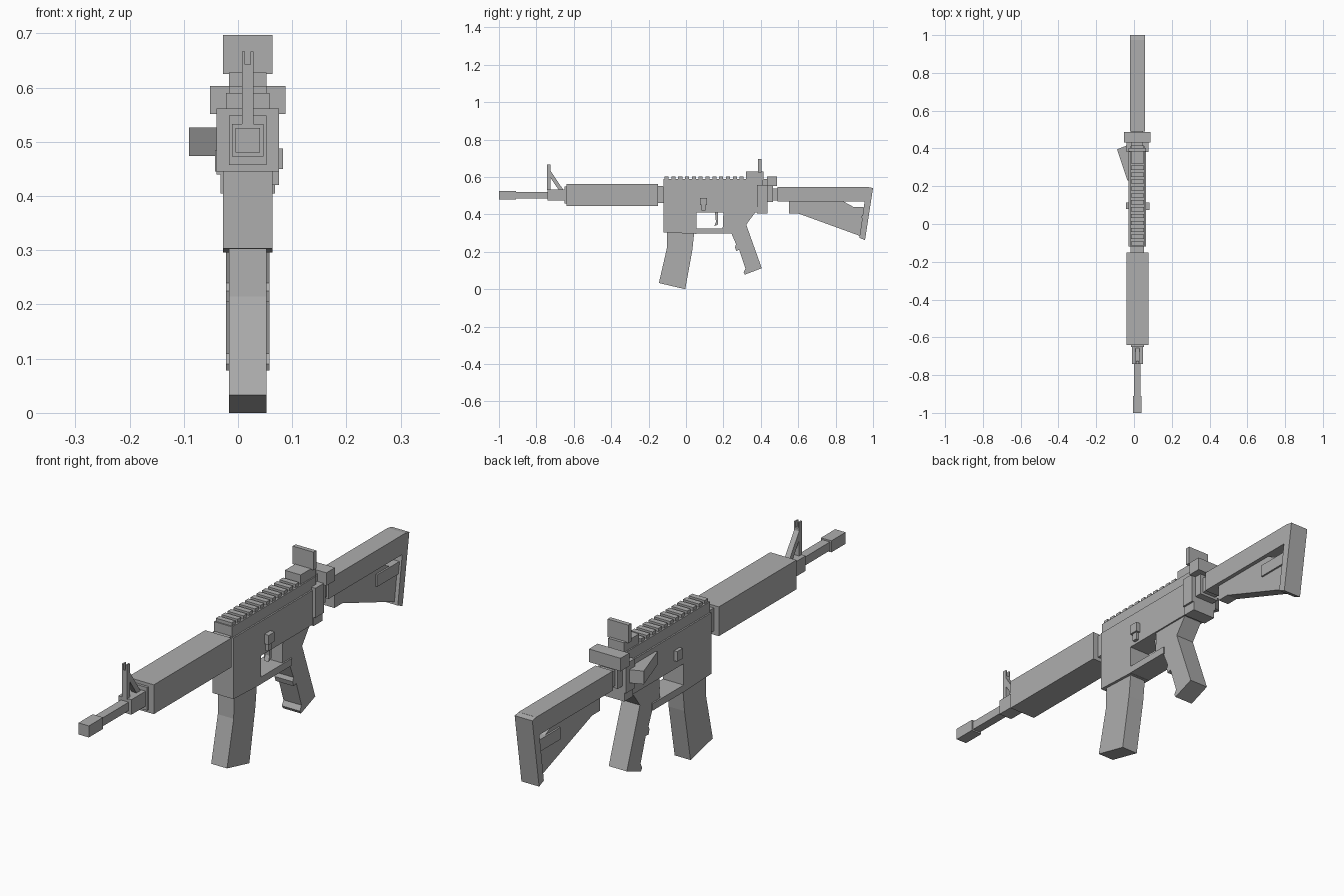
import bpy, bmesh

cube = bpy.data.objects.get("Cube")
if cube:
    bpy.data.objects.remove(cube, do_unlink=True)

CX = 0.018  # centre line of the body

grey = bpy.data.materials.new("plain grey")
grey.use_nodes = True
COL = (0.42, 0.42, 0.42, 1)
grey.diffuse_color = COL
grey.node_tree.nodes["Principled BSDF"].inputs["Base Color"].default_value = COL


def extrude(name, pts, lo, hi, axis=0):
    """Extrude a profile: (y, z) points along x, or (x, y) points along z."""
    bm = bmesh.new()
    place = (lambda p, d: (d, p[0], p[1])) if axis == 0 else (lambda p, d: (p[0], p[1], d))
    a = [bm.verts.new(place(p, lo)) for p in pts]
    b = [bm.verts.new(place(p, hi)) for p in pts]
    bm.faces.new(a)
    bm.faces.new(b)
    n = len(pts)
    for i in range(n):
        bm.faces.new((a[i], a[(i + 1) % n], b[(i + 1) % n], b[i]))
    bmesh.ops.recalc_face_normals(bm, faces=bm.faces)
    me = bpy.data.meshes.new(name)
    bm.to_mesh(me)
    bm.free()
    me.materials.append(grey)
    ob = bpy.data.objects.new(name, me)
    bpy.context.collection.objects.link(ob)
    return ob


def slab(name, pts, half):
    """Side profile centred on the body."""
    return extrude(name, pts, CX - half, CX + half)


def box(name, y0, y1, z0, z1, half=None, x=None):
    x0, x1 = x if x else (CX - half, CX + half)
    return extrude(name, [(y0, z0), (y1, z0), (y1, z1), (y0, z1)], x0, x1)


# Barrel and handguard
box("muzzle", -1.0, -0.91, 0.48, 0.526, 0.023)
box("barrel", -0.92, -0.73, 0.486, 0.52, 0.017)
box("gas_block", -0.74, -0.64, 0.473, 0.533, 0.029)
box("handguard_cap", -0.65, -0.64, 0.457, 0.549, 0.035)
box("handguard", -0.64, -0.15, 0.445, 0.562, 0.058)
box("handguard_collar", -0.15, -0.115, 0.46, 0.552, 0.036)

# Front sight with forked tip and slanted brace
box("front_sight_post", -0.742, -0.724, 0.53, 0.643, 0.011)
for side, s in (("left", 1), ("right", -1)):
    box("front_sight_prong_" + side, -0.742, -0.724, 0.643, 0.667,
        x=sorted((CX + s * 0.005, CX + s * 0.011)))
slab("front_sight_brace", [(-0.726, 0.635), (-0.655, 0.53), (-0.68, 0.53), (-0.726, 0.598)], 0.011)

# Receiver
slab("receiver", [(-0.12, 0.303), (0.055, 0.296), (0.055, 0.41), (0.38, 0.41),
                  (0.38, 0.547), (-0.12, 0.547)], 0.046)
box("trigger_guard", 0.055, 0.25, 0.297, 0.325, 0.046)
box("upper_receiver", -0.12, 0.41, 0.547, 0.59, 0.04)
for i in range(12):
    y = -0.115 + i * 0.0365
    box(f"rail_tooth_{i + 1}", y, y + 0.022, 0.585, 0.603, 0.035)
slab("trigger", [(0.155, 0.41), (0.172, 0.41), (0.17, 0.345), (0.152, 0.338), (0.16, 0.36)], 0.01)

# Side controls
box("bolt_catch_top", 0.075, 0.113, 0.45, 0.488, x=(0.06, 0.083))
box("bolt_catch_stem", 0.083, 0.104, 0.42, 0.45, x=(0.06, 0.076))
box("magazine_button", 0.08, 0.115, 0.445, 0.485, x=(-0.042, -0.025))
extrude("forward_assist", [(-0.09, 0.395), (-0.04, 0.415), (-0.025, 0.40), (-0.025, 0.23), (-0.035, 0.23)],
        0.474, 0.527, axis=2)

# Rear sight, charging handle and end plates
box("rear_sight_base", 0.32, 0.415, 0.585, 0.628, 0.035)
box("rear_sight_plate", 0.385, 0.403, 0.625, 0.697, 0.046)
box("charging_handle", 0.432, 0.487, 0.551, 0.603, 0.07)
box("handle_neck", 0.40, 0.435, 0.56, 0.59, 0.03)
box("end_plate", 0.38, 0.435, 0.44, 0.558, 0.058)
box("end_plate_foot", 0.38, 0.435, 0.405, 0.44, 0.05)
box("castle_ring", 0.43, 0.465, 0.465, 0.552, 0.042)
box("buffer_tube", 0.46, 0.50, 0.475, 0.537, 0.03)

# Pistol grip
slab("grip", [(0.20, 0.41), (0.37, 0.41), (0.322, 0.345), (0.405, 0.112), (0.315, 0.078),
              (0.308, 0.09), (0.318, 0.11), (0.285, 0.21), (0.268, 0.205), (0.262, 0.225),
              (0.268, 0.24), (0.243, 0.298), (0.195, 0.298)], 0.04)

# Magazine
slab("magazine", [(-0.10, 0.32), (-0.103, 0.215), (-0.145, 0.033), (-0.004, 0.0),
                  (0.034, 0.21), (0.046, 0.32)], 0.035)

# Stock
slab("stock_tube", [(0.49, 0.468), (0.965, 0.468), (0.975, 0.546), (0.49, 0.546)], 0.039)
slab("butt_plate", [(0.972, 0.546), (1.0, 0.541), (0.957, 0.262), (0.927, 0.275), (0.955, 0.468)], 0.039)
slab("stock_web", [(0.55, 0.47), (0.55, 0.405), (0.60, 0.405), (0.935, 0.283), (0.945, 0.44),
                   (0.895, 0.44), (0.84, 0.47)], 0.023)
box("stock_lever", 0.81, 0.95, 0.392, 0.44, 0.03)
